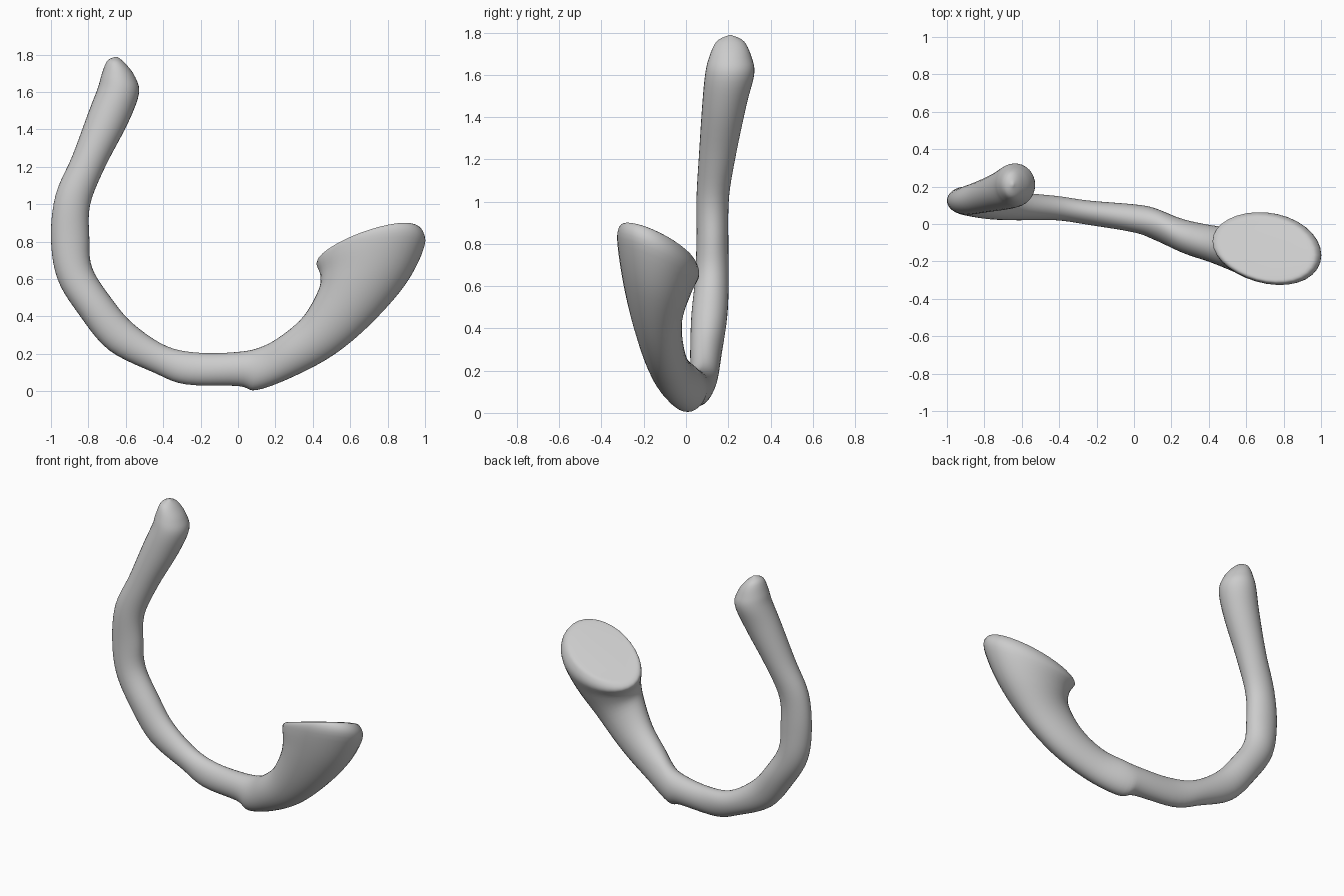
import bpy, bmesh, math
from mathutils import Vector

# Cross-sections along the hook: inner x,z / outer x,z / centre y / half-width in y
SECTIONS = [
    (-0.645, 1.788, -0.655, 1.788, 0.21, 0.006),
    (-0.60, 1.75, -0.70, 1.765, 0.21, 0.065),
    (-0.55, 1.68, -0.73, 1.69, 0.21, 0.10),
    (-0.53, 1.59, -0.75, 1.62, 0.207, 0.116),
    (-0.59, 1.43, -0.80, 1.49, 0.182, 0.105),
    (-0.71, 1.20, -0.885, 1.26, 0.15, 0.088),
    (-0.79, 1.00, -0.975, 1.05, 0.127, 0.077),
    (-0.795, 0.82, -1.0, 0.82, 0.125, 0.075),
    (-0.78, 0.66, -0.965, 0.60, 0.122, 0.08),
    (-0.68, 0.50, -0.85, 0.41, 0.11, 0.085),
    (-0.56, 0.36, -0.69, 0.22, 0.095, 0.075),
    (-0.38, 0.24, -0.45, 0.10, 0.085, 0.065),
    (-0.20, 0.205, -0.28, 0.037, 0.06, 0.065),
    (0.00, 0.21, 0.00, 0.028, 0.03, 0.075),
    (0.12, 0.235, 0.10, 0.006, 0.00, 0.085),
    (0.23, 0.295, 0.30, 0.08, -0.065, 0.09),
    (0.35, 0.40, 0.52, 0.20, -0.11, 0.10),
    (0.43, 0.54, 0.72, 0.37, -0.14, 0.122),
    (0.44, 0.62, 0.90, 0.58, -0.14, 0.16),
    (0.42, 0.68, 0.998, 0.78, -0.13, 0.19),
    (0.44, 0.71, 0.975, 0.865, -0.13, 0.178),
    (0.49, 0.728, 0.91, 0.863, -0.13, 0.145),
]
SIDES, STEPS, FLARE = 32, 5, 16


def catmull(p0, p1, p2, p3, t):
    return 0.5 * (2*p1 + (p2 - p0)*t + (2*p0 - 5*p1 + 4*p2 - p3)*t*t
                  + (3*p1 - p0 - 3*p2 + p3)*t**3)


def section_at(u):
    i = min(int(u), len(SECTIONS) - 2)
    rows = [SECTIONS[max(0, min(len(SECTIONS) - 1, i + k))] for k in (-1, 0, 1, 2)]
    return [catmull(*vals, u - i) for vals in zip(*rows)]


def ring(u):
    ax, az, bx, bz, y, hy = section_at(u)
    # the flared end leans, so its flat face tips to the back left
    f = max(0.0, min(1.0, (u - FLARE) / 3))
    centre = Vector(((ax + bx)/2, y, (az + bz)/2))
    across = Vector(((bx - ax)/2, -0.13*f*(bx - ax)/2, (bz - az)/2))
    side = Vector((0, hy, -0.42*f*hy))
    return [centre + across*math.cos(a) + side*math.sin(a)*(1 + 0.06*f*math.cos(a))
            for a in (2*math.pi*k/SIDES for k in range(SIDES))]


# Loft the sections into one continuous skin
bm = bmesh.new()
count = (len(SECTIONS) - 1) * STEPS
rings = [[bm.verts.new(p) for p in ring(i / STEPS)] for i in range(count + 1)]
for r0, r1 in zip(rings, rings[1:]):
    for k in range(SIDES):
        n = (k + 1) % SIDES
        bm.faces.new((r0[k], r0[n], r1[n], r1[k]))

# Close the tip and the flat flared end
bm.faces.new(rings[0])
bm.faces.new(rings[-1])
bmesh.ops.recalc_face_normals(bm, faces=bm.faces[:])
for face in bm.faces:
    face.smooth = True

mesh = bpy.data.meshes.new("curved_hook")
bm.to_mesh(mesh)
bm.free()
hook = bpy.data.objects.new("curved_hook", mesh)
bpy.context.collection.objects.link(hook)
